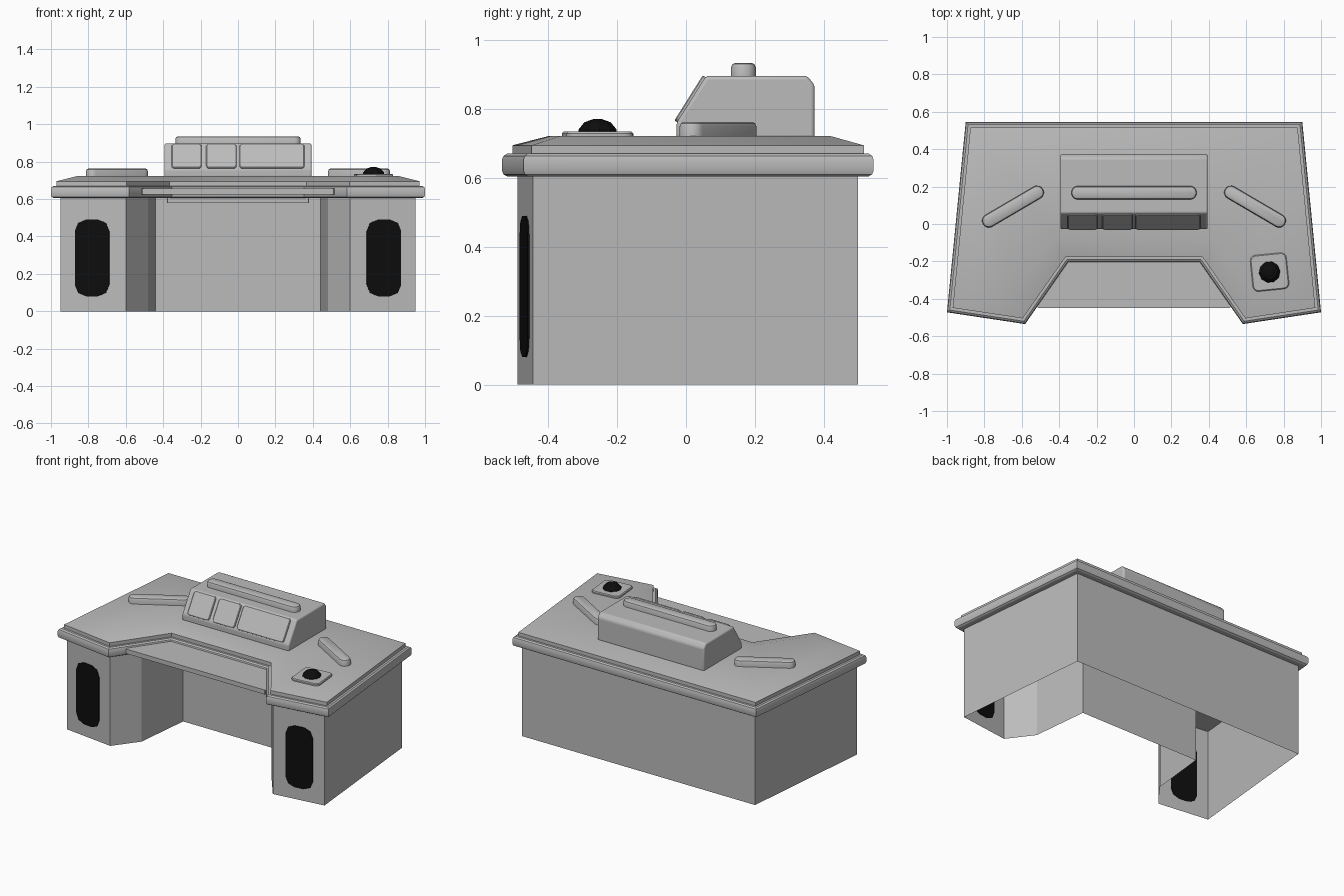
import bpy, bmesh
from math import pi, cos, sin, atan2, hypot
from mathutils import Matrix, Vector

cube = bpy.data.objects.get("Cube")
if cube:
    bpy.data.objects.remove(cube)


def material(name, value):
    m = bpy.data.materials.new(name)
    m.use_nodes = True
    m.diffuse_color = (value, value, value, 1)
    m.node_tree.nodes["Principled BSDF"].inputs["Base Color"].default_value = (value, value, value, 1)
    return m


GREY = material("desk grey", 0.5)
BLACK = material("speaker black", 0.004)


def mirrored(half):
    """Close a right-hand outline with its reflection across x = 0."""
    return half + [(-x, y) for x, y in reversed(half)]


def inset(points, d):
    """Move every edge of an outline inward by d, with mitred corners."""
    pts = [Vector(p) for p in points]
    n = len(pts)
    area = sum(pts[i - 1].x * pts[i].y - pts[i].x * pts[i - 1].y for i in range(n))
    s = 1 if area > 0 else -1
    out = []
    for i, p in enumerate(pts):
        e1, e2 = (p - pts[i - 1]).normalized(), (pts[(i + 1) % n] - p).normalized()
        n1, n2 = Vector((-e1.y, e1.x)) * s, Vector((-e2.y, e2.x)) * s
        out.append(p + (n1 + n2) * d / (1 + n1.dot(n2)))
    return out


def stack(name, outline, levels, mat=GREY, matrix=Matrix(), caps=True, bevel=0):
    """Loft an outline through (inset, height) levels."""
    bm = bmesh.new()
    rings = [[bm.verts.new((p[0], p[1], z)) for p in inset(outline, d)] for d, z in levels]
    n = len(outline)
    for a, b in zip(rings, rings[1:]):
        for i in range(n):
            j = (i + 1) % n
            bm.faces.new((a[i], a[j], b[j], b[i]))
    if caps:
        bm.faces.new(rings[0][::-1])
        bm.faces.new(rings[-1])
    bmesh.ops.recalc_face_normals(bm, faces=bm.faces)
    mesh = bpy.data.meshes.new(name)
    bm.to_mesh(mesh)
    bm.free()
    mesh.materials.append(mat)
    obj = bpy.data.objects.new(name, mesh)
    obj.matrix_world = matrix
    bpy.context.collection.objects.link(obj)
    bpy.ops.object.select_all(action='DESELECT')
    obj.select_set(True)
    bpy.context.view_layer.objects.active = obj
    if bevel:
        mod = obj.modifiers.new("rounded edges", 'BEVEL')
        mod.width, mod.segments, mod.limit_method = bevel, 3, 'ANGLE'
    bpy.ops.object.shade_smooth_by_angle(angle=pi / 6)
    return obj


def rounded(w, h, r, steps=4):
    """Rounded rectangle centred on the origin."""
    pts = []
    for k, (sx, sy) in enumerate([(1, 1), (-1, 1), (-1, -1), (1, -1)]):
        for i in range(steps + 1):
            a = (k + i / steps) * pi / 2
            pts.append((sx * (w / 2 - r) + r * cos(a), sy * (h / 2 - r) + r * sin(a)))
    return pts


def place(x, y, z, angle=0, axis='Z'):
    return Matrix.Translation((x, y, z)) @ Matrix.Rotation(angle, 4, axis)


# Desk body: open walls around two pedestals and a knee space
body = mirrored([(0.86, 0.5), (0.95, -0.445), (0.6, -0.49), (0.48, -0.33), (0.44, 0.05)])
stack("desk_body", body, [(0, 0), (0, 0.62)], caps=False)

# Rounded rim and chamfered worktop
top = mirrored([(0.9, 0.545), (1.0, -0.472), (0.582, -0.535), (0.352, -0.205)])
stack("desk_rim", top, [(0.014, 0.605), (0.004, 0.611), (0, 0.622), (0, 0.653),
                        (0.004, 0.664), (0.014, 0.671)])
stack("worktop", top, [(0.028, 0.665), (0.028, 0.695), (0.125, 0.722)])

# Pull-out tray and the apron beneath the worktop
stack("tray", rounded(1.03, 0.4, 0.004, 1), [(0, 0.625), (0, 0.655)], matrix=place(0, -0.25, 0))
stack("apron", rounded(0.76, 0.22, 0.004, 1), [(0, 0.58), (0, 0.62)], matrix=place(0, -0.06, 0))

# Console: side profile swept across x
profile = [(-0.028, 0.715), (-0.028, 0.76), (0.058, 0.897), (0.352, 0.897), (0.374, 0.87), (0.374, 0.715)]
sweep = Matrix(((0, 0, 1, 0), (1, 0, 0, 0), (0, 1, 0, 0), (0, 0, 0, 1)))
stack("console", profile, [(0, -0.394), (0, 0.394)], matrix=sweep, bevel=0.01)

# Raised panels on the sloping console front
tilt = atan2(0.137, 0.086)
for i, (x0, x1) in enumerate([(-0.355, -0.195), (-0.17, -0.008), (0.008, 0.355)]):
    stack(f"console_panel_{i + 1}", rounded(x1 - x0, 0.155, 0.018),
          [(0, -0.004), (0, 0.006), (0.004, 0.009)],
          matrix=place((x0 + x1) / 2, 0.015, 0.828, tilt, 'X'))

# Bar on top of the console
stack("console_bar", rounded(0.67, 0.072, 0.034), [(0, 0.89), (0, 0.922), (0.004, 0.931), (0.012, 0.935)],
      matrix=place(0, 0.167, 0))

for side, s in (("left", 1), ("right", -1)):
    # Angled bars on the worktop
    stack(f"{side}_desk_bar", rounded(0.37, 0.072, 0.034),
          [(0, 0.715), (0, 0.75), (0.004, 0.759), (0.012, 0.763)],
          matrix=place(s * 0.647, 0.093, 0, -s * 0.53))
    # Speaker grilles on the pedestal fronts
    upright = Matrix.Rotation(pi / 2, 4, 'X')
    stack(f"{side}_speaker", rounded(0.185, 0.41, 0.06, 2), [(0, -0.003), (0, 0.005)], BLACK,
          place(s * 0.78, -0.467, 0.285, s * atan2(0.045, 0.35)) @ upright)

# Trackball pad with a low-poly dome
pad = place(0.725, -0.257, 0, 0.1)
stack("trackball_pad", rounded(0.195, 0.195, 0.03), [(0, 0.715), (0, 0.73), (0.005, 0.735)], matrix=pad)
dome = [(0.058 * cos(i * pi / 5), 0.058 * sin(i * pi / 5)) for i in range(10)]
ball = stack("trackball", dome, [(0, 0.73), (0.002, 0.742), (0.018, 0.762), (0.042, 0.771)], BLACK, pad)
ball.data.shade_flat()
